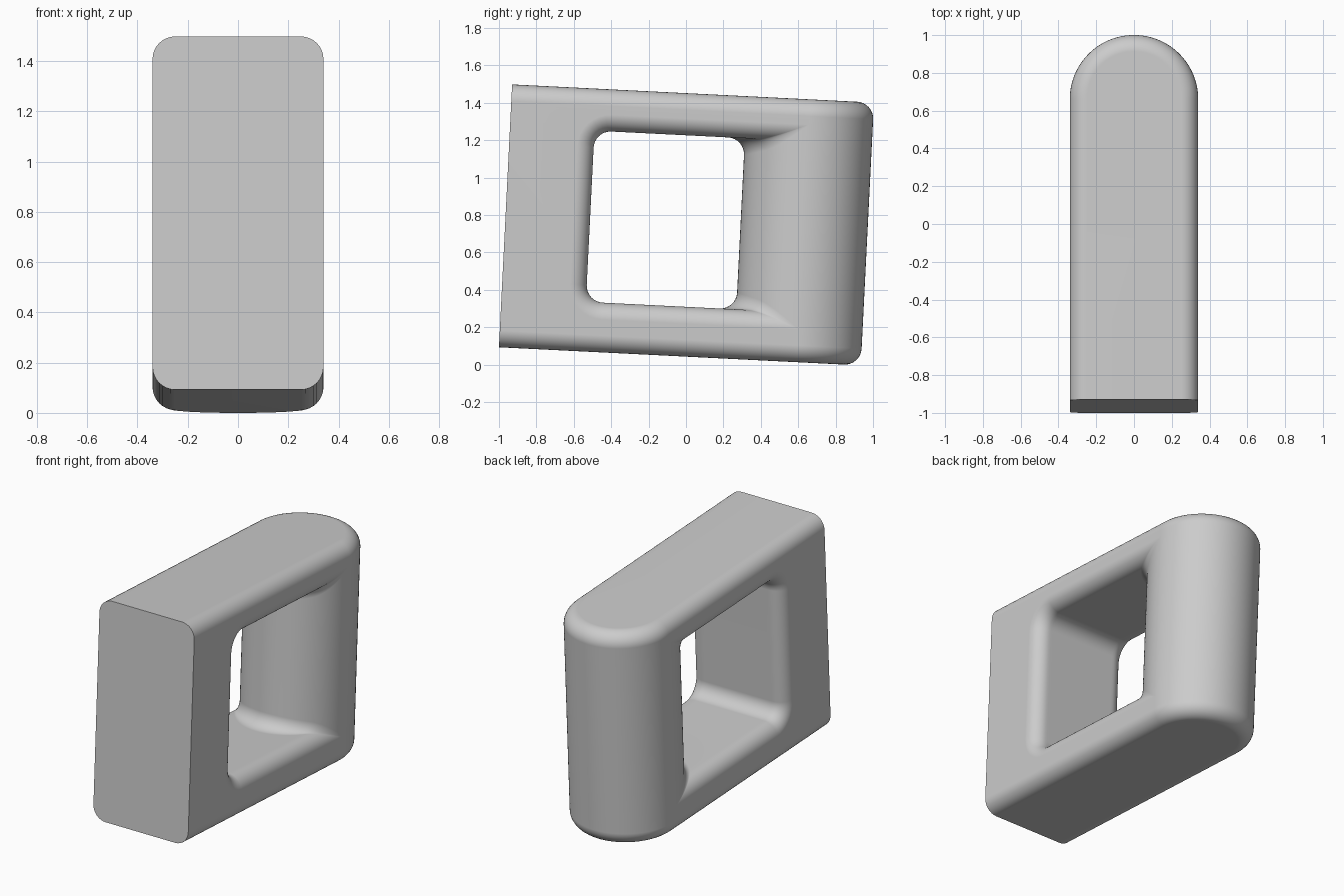
import bpy, bmesh
from math import sin, cos, pi, sqrt, radians
from mathutils import Matrix

cube = bpy.data.objects.get("Cube")
if cube:
    bpy.data.objects.remove(cube, do_unlink=True)

HALF = 0.34               # half width, also the radius of the round post
POST = 1.597              # distance of the post axis from the front face
HEIGHT = 1.407
FILLET = 0.09
FRONT, LOW, HIGH = 0.452, 0.266, 1.182   # window limits

grey = bpy.data.materials.new("plain grey")
grey.use_nodes = True
colour = (0.6, 0.6, 0.6, 1)
grey.diffuse_color = colour
grey.node_tree.nodes["Principled BSDF"].inputs["Base Color"].default_value = colour


def make_object(name, bm):
    bmesh.ops.recalc_face_normals(bm, faces=bm.faces)
    mesh = bpy.data.meshes.new(name)
    bm.to_mesh(mesh)
    bm.free()
    mesh.materials.append(grey)
    obj = bpy.data.objects.new(name, mesh)
    bpy.context.collection.objects.link(obj)
    return obj


def arc(cy, cz, radius, start, steps=8):
    """Quarter turn of points in the side plane."""
    return [(cy + radius * cos(start + pi / 2 * i / steps),
             cz + radius * sin(start + pi / 2 * i / steps)) for i in range(steps + 1)]


def window_slice(x):
    """Outline of the window opening at one position across the width."""
    t = max(0, abs(x) - (HALF - FILLET))
    flare = FILLET - sqrt(max(0, FILLET ** 2 - t ** 2))
    reach = sqrt(max(0, HALF ** 2 - x ** 2))
    y0, y1 = FRONT - flare, POST - max(reach, 0.002)
    z0, z1 = LOW - flare, HIGH + flare
    rf = FILLET + flare
    rb = max(0.004, FILLET * reach / HALF)
    return (arc(y1 - rb, z1 - rb, rb, 0) + arc(y0 + rf, z1 - rf, rf, pi / 2)
            + arc(y0 + rf, z0 + rf, rf, pi) + arc(y1 - rb, z0 + rb, rb, 1.5 * pi))


# Body: an extruded outline with a round back and softened top and bottom rims
bm = bmesh.new()
outline = [(-HALF, 0), (HALF, 0)]
outline += [(HALF * cos(pi * i / 48), POST + HALF * sin(pi * i / 48)) for i in range(49)]
base = bm.faces.new([bm.verts.new((x, y, 0)) for x, y in outline])
top = bmesh.ops.extrude_face_region(bm, geom=[base])["geom"]
bmesh.ops.translate(bm, vec=(0, 0, HEIGHT),
                    verts=[g for g in top if isinstance(g, bmesh.types.BMVert)])
rims = [e for e in bm.edges
        if abs(e.verts[0].co.z - e.verts[1].co.z) < 0.01
        and max(v.co.y for v in e.verts) > 0.01]
bmesh.ops.bevel(bm, geom=rims, offset=FILLET, segments=8, profile=0.5, affect='EDGES')
body = make_object("pierced_block", bm)

# Window cutter: outlines lofted across the width, flaring at both sides
bm = bmesh.new()
side = [HALF * sin(pi / 2 * i / 24) for i in range(25)]
stations = [(-x, -x) for x in reversed(side[1:])] + [(x, x) for x in side]
stations = [(-HALF - 0.1, -HALF)] + stations + [(HALF + 0.1, HALF)]
rings = [[bm.verts.new((place, y, z)) for y, z in window_slice(x)]
         for place, x in stations]
for a, b in zip(rings, rings[1:]):
    for i in range(len(a)):
        j = (i + 1) % len(a)
        bm.faces.new((a[i], a[j], b[j], b[i]))
bm.faces.new(rings[0])
bm.faces.new(rings[-1])
cutter = make_object("window_cutter", bm)
cutter.hide_render = True

# Cut the window and apply it
cut = body.modifiers.new("window", 'BOOLEAN')
cut.operation = 'DIFFERENCE'
cut.solver = 'EXACT'
cut.object = cutter
bpy.ops.object.select_all(action='DESELECT')
bpy.context.view_layer.objects.active = body
body.select_set(True)
bpy.ops.object.modifier_apply(modifier=cut.name)
bpy.data.objects.remove(cutter, do_unlink=True)

# Lean the block slightly and stand it on the ground
body.data.transform(Matrix.Translation((0, -1, 0.097)) @ Matrix.Rotation(radians(-2.87), 4, 'X'))
drop = min(v.co.z for v in body.data.vertices)
body.data.transform(Matrix.Translation((0, 0, -drop)))
bpy.ops.object.shade_smooth_by_angle(angle=radians(35))
normals = body.modifiers.new("even shading", 'WEIGHTED_NORMAL')
normals.keep_sharp = True
